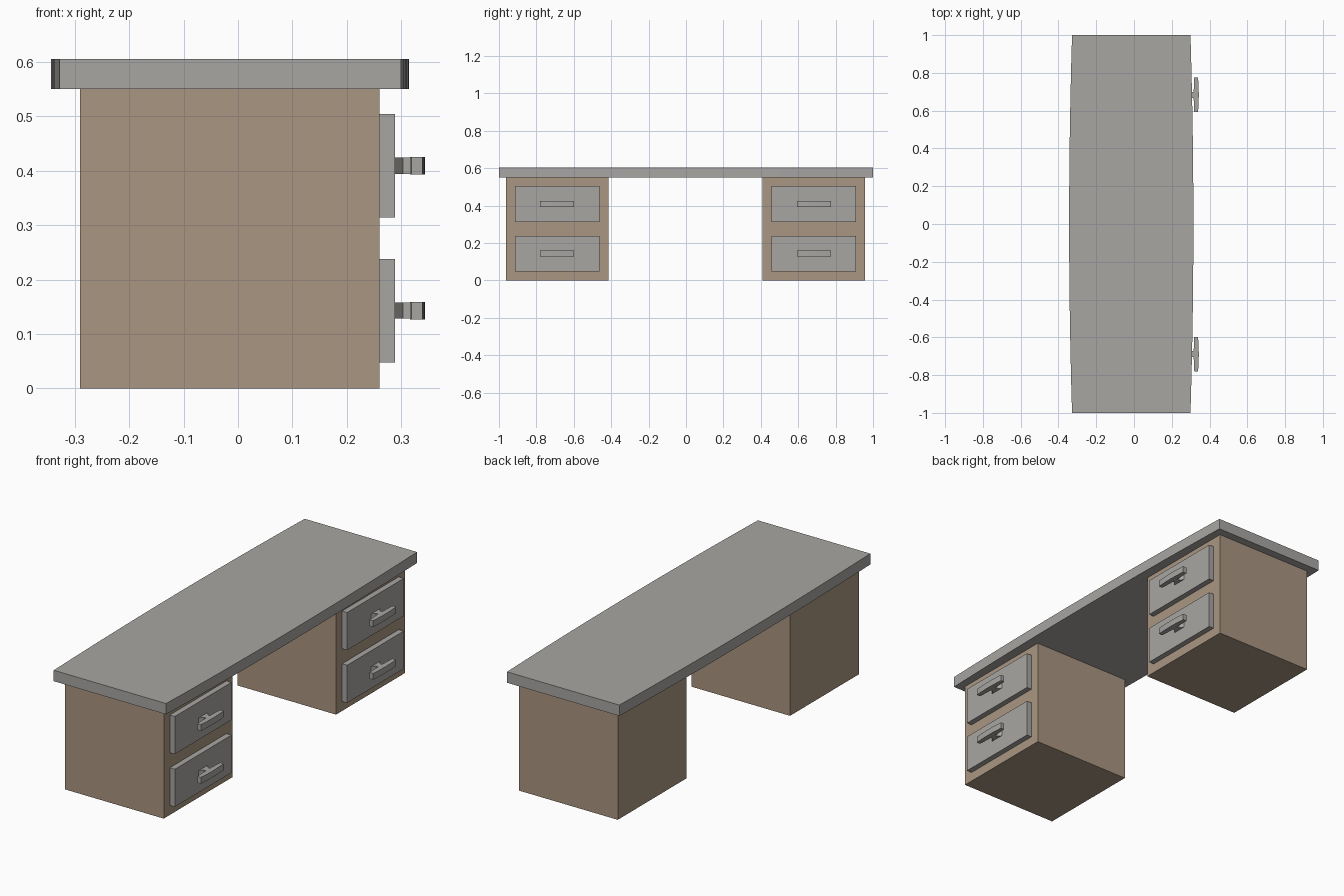
import bpy, bmesh

if "Cube" in bpy.data.objects:
    bpy.data.objects.remove(bpy.data.objects["Cube"])


def material(name, rgb):
    m = bpy.data.materials.new(name)
    m.diffuse_color = (*rgb, 1)
    m.use_nodes = True
    m.node_tree.nodes["Principled BSDF"].inputs["Base Color"].default_value = m.diffuse_color
    return m


GREY = material("warm grey", (0.39, 0.38, 0.365))
BROWN = material("light brown", (0.40, 0.305, 0.22))


def prism(name, outline, z0, z1, mat):
    """Extrude a counter-clockwise plan outline from z0 to z1."""
    bm = bmesh.new()
    face = bm.faces.new([bm.verts.new((x, y, z0)) for x, y in outline])
    ext = bmesh.ops.extrude_face_region(bm, geom=[face], use_keep_orig=True)
    for v in ext["geom"]:
        if isinstance(v, bmesh.types.BMVert):
            v.co.z = z1
    bmesh.ops.recalc_face_normals(bm, faces=bm.faces)
    mesh = bpy.data.meshes.new(name)
    bm.to_mesh(mesh)
    bm.free()
    mesh.materials.append(mat)
    ob = bpy.data.objects.new(name, mesh)
    bpy.context.collection.objects.link(ob)
    return ob


def bowed(x0, x1, yc, half, bulge0, bulge1, n):
    """Plan outline of a bar along y whose two long sides bow outwards."""
    ts = [-1 + 2 * i / n for i in range(n + 1)]
    right = [(x1 + bulge1 * (1 - t * t), yc + t * half) for t in ts]
    left = [(x0 - bulge0 * (1 - t * t), yc + t * half) for t in reversed(ts)]
    return right + left


def rect(x0, x1, y0, y1):
    return [(x0, y0), (x1, y0), (x1, y1), (x0, y1)]


# Table top with gently bowed long edges
prism("table_top", bowed(-0.328, 0.299, 0, 1.0, 0.0155, 0.0155, 12), 0.55, 0.605, GREY)

for side, yc in (("left", -0.689), ("right", 0.684)):
    # Pedestal cabinet
    prism(f"{side}_cabinet", rect(-0.29, 0.26, yc - 0.274, yc + 0.274), 0, 0.55, BROWN)
    for level, z in (("lower", 0.048), ("upper", 0.314)):
        tag = f"{side}_{level}"
        # Drawer front
        prism(f"{tag}_drawer", rect(0.26, 0.288, yc - 0.226, yc + 0.226), z, z + 0.19, GREY)
        # Handle: short flared stem and bowed grip
        stem = [(0.288, yc - 0.036), (0.303, yc - 0.016), (0.319, yc - 0.016),
                (0.319, yc + 0.016), (0.303, yc + 0.016), (0.288, yc + 0.036)]
        prism(f"{tag}_handle_stem", stem, z + 0.08, z + 0.11, GREY)
        prism(f"{tag}_handle_grip", bowed(0.319, 0.339, yc, 0.091, 0.003, 0.004, 6),
              z + 0.079, z + 0.111, GREY)
